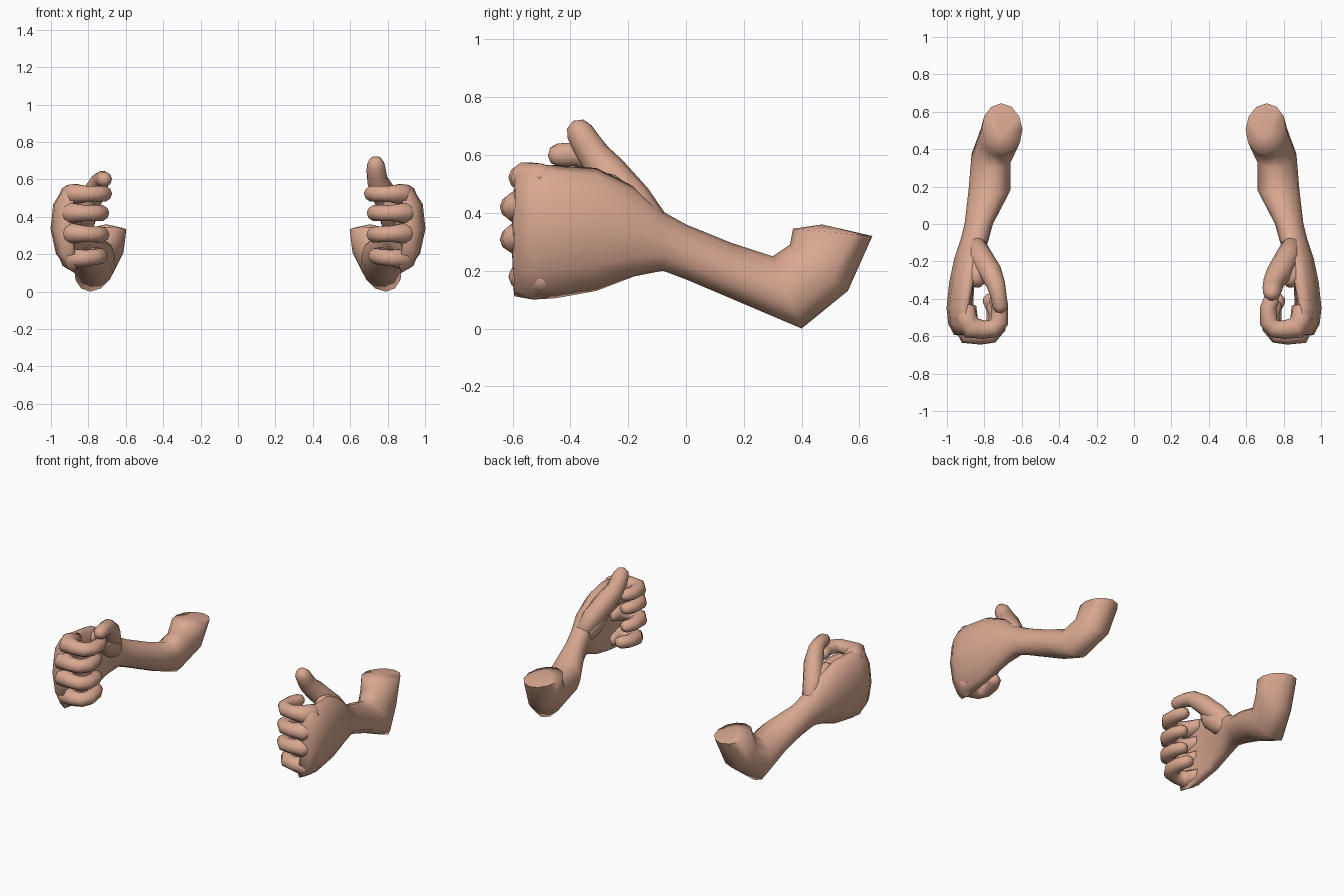
import bpy, bmesh, math
from mathutils import Vector

if "Cube" in bpy.data.objects:
    bpy.data.objects.remove(bpy.data.objects["Cube"])

skin = bpy.data.materials.new("skin")
skin.diffuse_color = (0.69, 0.39, 0.28, 1)
skin.use_nodes = True
skin.node_tree.nodes["Principled BSDF"].inputs["Base Color"].default_value = skin.diffuse_color


def loft(name, rings, cap_a, cap_b, sx):
    """Skin a list of point rings, close both ends with a tip point."""
    bm = bmesh.new()
    flip = lambda p: bm.verts.new((p[0] * sx, p[1], p[2]))
    loops = [[flip(p) for p in r] for r in rings]
    n = len(loops[0])
    for a, b in zip(loops, loops[1:]):
        for i in range(n):
            bm.faces.new((a[i], a[(i + 1) % n], b[(i + 1) % n], b[i]))
    for loop, tip in ((loops[0], cap_a), (loops[-1], cap_b)):
        v = flip(tip)
        for i in range(n):
            bm.faces.new((loop[i], loop[(i + 1) % n], v))
    bmesh.ops.recalc_face_normals(bm, faces=bm.faces)
    me = bpy.data.meshes.new(name)
    bm.to_mesh(me)
    bm.free()
    me.materials.append(skin)
    ob = bpy.data.objects.new(name, me)
    bpy.context.collection.objects.link(ob)
    bpy.ops.object.select_all(action='DESELECT')
    ob.select_set(True)
    bpy.context.view_layer.objects.active = ob
    bpy.ops.object.shade_smooth_by_angle(angle=math.radians(85))


def tube(name, path, sx, wide=1.0, n=10):
    """Round-tipped digit along (x, y, z, radius) points."""
    pts = [Vector(p[:3]) for p in path]
    rad = [p[3] for p in path]
    end = (pts[-1] - pts[-2]).normalized()
    pts.append(pts[-1] + end * rad[-1] * 0.65)
    rad.append(rad[-1] * 0.68)
    rings = []
    for i, p in enumerate(pts):
        t = (pts[min(i + 1, len(pts) - 1)] - pts[max(i - 1, 0)]).normalized()
        side = t.cross(Vector((0, 0, 1))).normalized()
        up = side.cross(t)
        rings.append([p + side * math.cos(a) * rad[i] * wide + up * math.sin(a) * rad[i]
                      for a in (2 * math.pi * k / n for k in range(n))])
    loft(name, rings, pts[0], pts[-1] + end * rad[-1] * 0.4, sx)


def arm_ring(yt, zt, yb, zb, xt, xb, hw, bend=0, n=12):
    """Section between a top and a bottom point; bend arches the hand back."""
    out = []
    for k in range(n):
        a = 2 * math.pi * k / n
        s, c = math.sin(a), math.cos(a)
        s2 = math.copysign(abs(s) ** (0.8 if bend else 1), s)
        f = (s2 + 1) / 2
        out.append((xb + (xt - xb) * f + hw * c + bend * c * c,
                    yb + (yt - yb) * f, zb + (zt - zb) * f))
    return out


# upper arm stub, elbow, forearm, wrist and palm: top y z, bottom y z, top x, bottom x, half width, bend
ARM = [
    (0.37, 0.345, 0.645, 0.32, 0.70, 0.71, 0.108),
    (0.36, 0.29, 0.56, 0.13, 0.71, 0.73, 0.108),
    (0.30, 0.25, 0.40, 0.00, 0.74, 0.79, 0.105),
    (0.16, 0.295, 0.20, 0.085, 0.77, 0.775, 0.112),
    (0.00, 0.36, 0.00, 0.17, 0.825, 0.835, 0.076),
    (-0.09, 0.41, -0.08, 0.20, 0.845, 0.86, 0.075),
    (-0.18, 0.49, -0.18, 0.18, 0.86, 0.87, 0.075, 0.02),
    (-0.31, 0.555, -0.31, 0.13, 0.88, 0.875, 0.065, 0.045),
    (-0.45, 0.565, -0.45, 0.105, 0.90, 0.875, 0.060, 0.055),
    (-0.54, 0.565, -0.53, 0.10, 0.90, 0.875, 0.055, 0.05),
    (-0.59, 0.54, -0.595, 0.112, 0.885, 0.87, 0.04, 0.045),
]

# fingers: name, z at knuckle, z at tip, y shift, x shift at knuckle, x shift at tip
FINGERS = [
    ("index", 0.52, 0.525, 0.03, -0.015, -0.015),
    ("middle", 0.42, 0.42, 0.0, 0.0, 0.0),
    ("ring", 0.315, 0.30, 0.0, -0.005, 0.0),
    ("little", 0.165, 0.20, 0.03, -0.025, 0.02),
]

# one curled finger seen from above, root buried in the palm: x, y, radius
CURL = [(0.90, -0.46, 0.03), (0.912, -0.53, 0.052), (0.885, -0.585, 0.056),
        (0.82, -0.595, 0.045), (0.765, -0.59, 0.044), (0.735, -0.555, 0.044),
        (0.732, -0.48, 0.04), (0.75, -0.435, 0.038)]

# raised thumb on one side, folded thumb on the other
THUMB_UP = [(0.86, -0.06, 0.31, 0.04), (0.82, -0.18, 0.44, 0.066), (0.77, -0.27, 0.54, 0.066),
            (0.745, -0.315, 0.595, 0.056), (0.74, -0.345, 0.64, 0.053), (0.737, -0.368, 0.68, 0.048)]
THUMB_FOLDED = [(0.86, -0.06, 0.31, 0.04), (0.82, -0.18, 0.44, 0.066), (0.765, -0.26, 0.535, 0.06),
                (0.738, -0.325, 0.59, 0.05), (0.725, -0.38, 0.603, 0.043), (0.715, -0.44, 0.60, 0.042)]
# web of flesh joining thumb and palm
WEB = [(0.855, -0.08, 0.31, 0.05), (0.835, -0.17, 0.38, 0.075),
       (0.825, -0.24, 0.45, 0.075), (0.84, -0.285, 0.485, 0.06)]

for side, sx, thumb in (("right", 1, THUMB_UP), ("left", -1, THUMB_FOLDED)):
    loft(side + "_arm", [arm_ring(*r) for r in ARM], (0.705, 0.47, 0.36), (0.89, -0.605, 0.33), sx)
    tube(side + "_thumb", thumb, sx)
    tube(side + "_thumb_web", WEB, sx)
    for name, z0, z1, dy, dx0, dx1 in FINGERS:
        path = []
        for i, (x, y, r) in enumerate(CURL):
            f = i / (len(CURL) - 1)
            path.append((x + dx0 + (dx1 - dx0) * f, y + dy, z0 + (z1 - z0) * f, r))
        tube(f"{side}_{name}_finger", path, sx, wide=1.1)
